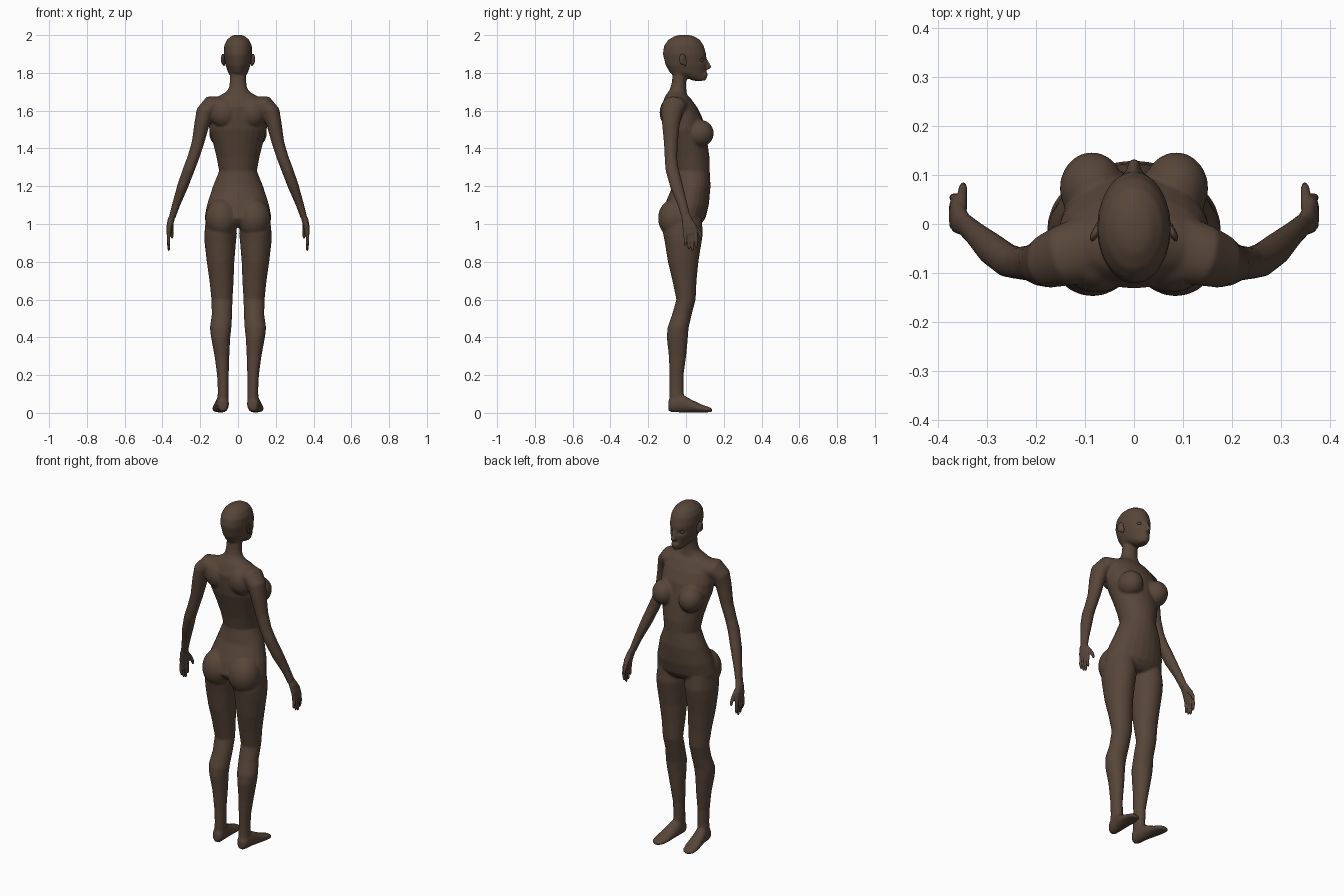
import bpy, bmesh, math
from mathutils import Vector, Matrix

X, Y, Z = Vector((1, 0, 0)), Vector((0, 1, 0)), Vector((0, 0, 1))
skin = bpy.data.materials.new("skin")
skin.diffuse_color = (0.095, 0.06, 0.04, 1)


def loft(bm, rows, t=None, ref=Y, side=1, n=24):
    """Skin elliptical rings; row = centre x, y, z, radius along ref, radius across."""
    rings = []
    for i, (x, y, z, ru, rv) in enumerate(rows):
        a, b = rows[max(i - 1, 0)], rows[min(i + 1, len(rows) - 1)]
        axis = t or (Vector(b[:3]) - Vector(a[:3])).normalized()
        u = (ref - axis * ref.dot(axis)).normalized()
        v = axis.cross(u)
        ring = []
        for k in range(n):
            ang = math.tau * k / n
            p = Vector((x, y, z)) + u * ru * math.cos(ang) + v * rv * math.sin(ang)
            ring.append(bm.verts.new((p.x * side, p.y, p.z)))
        rings.append(ring)
    for a, b in zip(rings, rings[1:]):
        for k in range(n):
            j = (k + 1) % n
            bm.faces.new((a[k], a[j], b[j], b[k]))
    bm.faces.new(rings[0])
    bm.faces.new(rings[-1])


def ball(bm, c, r, rot=0):
    m = Matrix.Translation(c) @ Matrix.Rotation(rot, 4, 'Z') @ Matrix.Diagonal((*r, 1))
    bmesh.ops.create_uvsphere(bm, u_segments=24, v_segments=16, radius=1, matrix=m)


def finish(bm, name, voxel, smooth):
    """Fuse overlapping parts into one smooth surface."""
    bmesh.ops.recalc_face_normals(bm, faces=bm.faces)
    me = bpy.data.meshes.new(name)
    bm.to_mesh(me)
    bm.free()
    ob = bpy.data.objects.new(name, me)
    bpy.context.collection.objects.link(ob)
    me.materials.append(skin)
    bpy.context.view_layer.objects.active = ob
    rm = ob.modifiers.new("fuse", 'REMESH')
    rm.mode, rm.voxel_size, rm.use_smooth_shade = 'VOXEL', voxel, True
    sm = ob.modifiers.new("soften", 'SMOOTH')
    sm.factor, sm.iterations = 0.5, smooth
    for m in ("fuse", "soften"):
        bpy.ops.object.modifier_apply(modifier=m)
    for p in ob.data.polygons:
        p.use_smooth = True
    return ob


# Torso and neck
torso = [
    (0, -.030, 1.81, .040, .042), (0, -.037, 1.75, .038, .044), (0, -.041, 1.72, .042, .048),
    (0, -.045, 1.70, .048, .062), (0, -.050, 1.685, .055, .088), (0, -.045, 1.665, .070, .125),
    (0, -.037, 1.62, .095, .150), (0, -.020, 1.56, .108, .155), (0, -.010, 1.50, .110, .153),
    (0, .010, 1.42, .105, .130), (0, .025, 1.35, .100, .113), (0, .033, 1.28, .093, .100),
    (0, .029, 1.20, .101, .133), (0, .004, 1.10, .117, .165), (0, -.014, 1.03, .117, .178),
    (0, -.015, 1.00, .095, .165), (0, -.015, .985, .075, .120)]
# Leg, thigh to ankle
leg = [
    (.090, -.017, 1.03, .100, .080), (.092, -.016, .95, .106, .086), (.094, -.015, .90, .097, .083),
    (.0925, -.015, .80, .081, .073), (.087, -.008, .70, .064, .064), (.085, 0, .60, .051, .056),
    (.085, -.022, .52, .052, .054), (.092, -.042, .45, .056, .057), (.092, -.046, .40, .056, .051),
    (.085, -.045, .30, .046, .039), (.080, -.050, .20, .037, .031), (.078, -.050, .12, .037, .029),
    (.080, -.050, .04, .040, .030)]
# Foot, heel to toe
foot = [
    (.080, -.094, .038, .018, .026), (.080, -.075, .047, .032, .044), (.083, -.02, .05, .035, .048),
    (.090, .03, .036, .039, .034), (.095, .08, .024, .042, .022), (.100, .12, .017, .036, .014),
    (.100, .137, .015, .022, .010)]
# Arm, shoulder to wrist
arm = [
    (.090, -.050, 1.625, .070, .050), (.145, -.065, 1.625, .063, .053), (.176, -.075, 1.59, .056, .047),
    (.191, -.080, 1.53, .047, .040), (.212, -.080, 1.43, .037, .033), (.237, -.080, 1.35, .033, .031),
    (.260, -.074, 1.29, .035, .031), (.293, -.050, 1.20, .034, .029), (.325, -.020, 1.11, .026, .022),
    (.350, .002, 1.03, .024, .017)]
# Head, chin to crown
head = [
    (0, .072, 1.758, .030, .020), (0, .050, 1.775, .055, .036), (0, .010, 1.80, .095, .052),
    (0, .001, 1.84, .109, .066), (0, -.008, 1.90, .115, .076), (0, -.011, 1.945, .105, .073),
    (0, -.010, 1.975, .084, .059), (0, -.010, 1.994, .052, .037), (0, -.010, 2.001, .025, .018)]
nose = [
    (0, .106, 1.875, .006, .007), (0, .112, 1.848, .015, .009), (0, .117, 1.830, .020, .015),
    (0, .110, 1.819, .014, .013)]

bm = bmesh.new()
for rows in (torso, head, nose):
    loft(bm, rows, t=Z)
for s in (-1, 1):
    loft(bm, leg, t=Z, side=s)
    loft(bm, foot, t=Y, ref=X, side=s)
    loft(bm, arm, side=s)
    ball(bm, (s * .086, .073, 1.48), (.066, .074, .072))    # breast
    ball(bm, (s * .085, -.058, 1.03), (.088, .090, .105))   # buttock
    ball(bm, (s * .075, -.080, 1.59), (.075, .060, .080))   # shoulder blade
for z in (1.797, 1.785):
    ball(bm, (0, .101, z), (.025, .014, .007))              # lips
ball(bm, (0, .088, 1.773), (.024, .022, .015))              # chin
body = finish(bm, "body", .0065, 5)

# Eye sockets pressed into the face
for v in body.data.vertices:
    if v.co.z > 1.8 and v.co.y > .03:
        d = (abs(v.co.x) - .032) ** 2 / .016 ** 2 + (v.co.z - 1.866) ** 2 / .010 ** 2
        v.co.y -= .011 * math.exp(-d)

for s, label in ((-1, "left"), (1, "right")):
    # Hand with four fingers and a thumb
    bm = bmesh.new()
    loft(bm, [(.345, -.002, 1.05, .022, .015), (.355, .006, 1.02, .028, .018),
              (.363, .018, .985, .037, .016), (.366, .024, .95, .038, .013),
              (.366, .025, .94, .034, .010)], side=s)
    for i, tip in enumerate((.885, .866, .858, .875)):
        y = -.004 + i * .019
        loft(bm, [(.366, y, .955, .0095, .010), (.369, y + .001, .91, .0085, .009),
                  (.366, y + .001, tip + .01, .007, .007), (.365, y + .001, tip, .004, .004)], side=s, n=12)
    loft(bm, [(.355, .022, 1.01, .016, .013), (.352, .052, .98, .012, .011),
              (.350, .072, .95, .010, .009), (.349, .080, .925, .006, .006)], side=s, n=12)
    finish(bm, label + "_hand", .003, 3)

    # Ear
    bm = bmesh.new()
    ball(bm, (s * .079, -.018, 1.872), (.008, .020, .030), s * .45)
    ball(bm, (s * .074, -.006, 1.855), (.007, .010, .020), s * .3)
    finish(bm, label + "_ear", .003, 2)

    # Eyeball
    bm = bmesh.new()
    ball(bm, (s * .031, .081, 1.866), (.013, .012, .010))
    finish(bm, label + "_eye", .002, 1)
